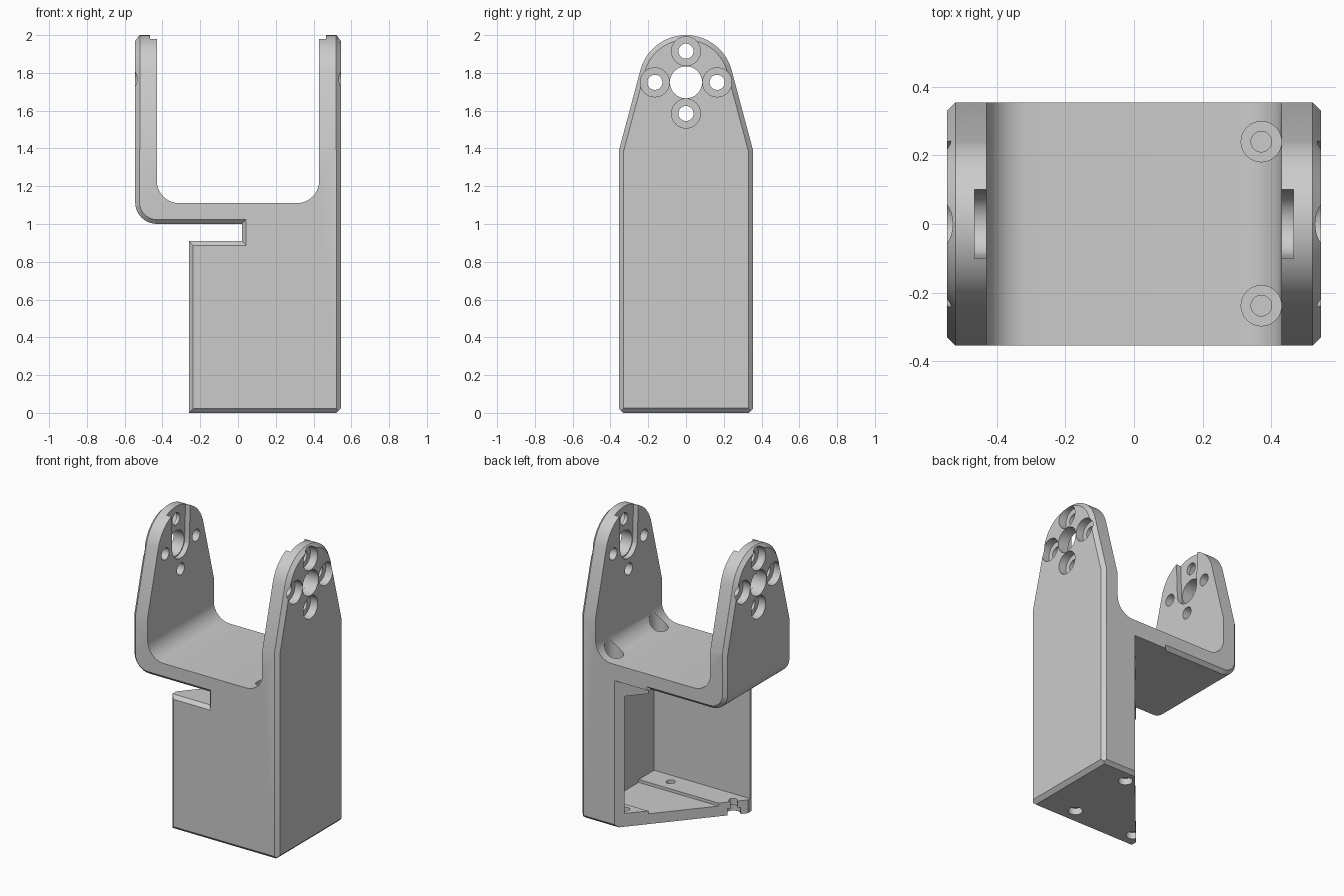
import bpy, bmesh
from math import sin, cos, radians
from mathutils import Vector

if "Cube" in bpy.data.objects:
    bpy.data.objects.remove(bpy.data.objects["Cube"])

AX = {'x': lambda a, b, t: (t, a, b),
      'y': lambda a, b, t: (a, t, b),
      'z': lambda a, b, t: (a, b, t)}


def arc(cx, cy, r, a0, a1, n):
    return [(cx + r * cos(radians(a0 + (a1 - a0) * i / n)),
             cy + r * sin(radians(a0 + (a1 - a0) * i / n))) for i in range(n + 1)]


def prism(name, pts, axis, lo, hi, bevel=0):
    """Extrude a 2D outline along an axis, optionally chamfering both cap rims."""
    bm = bmesh.new()
    f = AX[axis]
    a = [bm.verts.new(f(p[0], p[1], lo)) for p in pts]
    b = [bm.verts.new(f(p[0], p[1], hi)) for p in pts]
    caps = [bm.faces.new(a), bm.faces.new(b)]
    n = len(pts)
    for i in range(n):
        j = (i + 1) % n
        bm.faces.new((a[i], a[j], b[j], b[i]))
    bmesh.ops.recalc_face_normals(bm, faces=bm.faces)
    if bevel:
        edges = list({e for c in caps for e in c.edges})
        bmesh.ops.bevel(bm, geom=edges, offset=bevel, segments=1, affect='EDGES')
    me = bpy.data.meshes.new(name)
    bm.to_mesh(me)
    bm.free()
    ob = bpy.data.objects.new(name, me)
    bpy.context.collection.objects.link(ob)
    return ob


def boolean(ob, other, op='DIFFERENCE'):
    other.hide_render = True
    bpy.context.view_layer.objects.active = ob
    m = ob.modifiers.new('cut', 'BOOLEAN')
    m.operation, m.solver, m.object = op, 'EXACT', other
    bpy.ops.object.modifier_apply(modifier=m.name)
    bpy.data.objects.remove(other)


def cut(pts, axis, lo, hi):
    boolean(bracket, prism('cutter', pts, axis, lo, hi))


def hole(axis, cx, cy, r, lo, hi):
    cut(arc(cx, cy, r, 0, 360 - 360 / 32, 31), axis, lo, hi)


def rect(x0, y0, x1, y1):
    return [(x0, y0), (x1, y0), (x1, y1), (x0, y1)]


# front outline: lower box, slot and rounded outer corner of the fork
front = [(-.26, -.0005), (.6, -.0005), (.6, 2.3), (-.5445, 2.3)]
front += arc(-.43, 1.115, .1145, 180, 270, 10)
front += [(.02, 1.0005), (.02, .91), (-.26, .91)]
bracket = prism('servo_bracket', front, 'y', -.3545, .3545, .023)

# side outline: straight, tapered, round top
side = [(-.355, 0), (.355, 0), (.355, 1.39)] + arc(0, 1.75, .25, 15, 165, 32) + [(-.355, 1.39)]
boolean(bracket, prism('side_shape', side, 'x', -.545, .545, .025), 'INTERSECT')

# opening between the fork arms
cut([(-.43, 2.5)] + arc(-.31, 1.23, .12, 180, 270, 10)
    + arc(.31, 1.23, .12, 270, 360, 10) + [(.43, 2.5)], 'y', -1, 1)

# hollow box with channels in floor and ceiling, cut open on the diagonal
cut(rect(-1, -.315, .46, .305), 'z', .09, .885)
cut(rect(-1, -.15, .461, .19), 'z', .07, .915)
cut([(.46, .555), (-.5, -.574), (-.9, -.574), (-.9, .555)], 'z', -.2, .999)

# arm holes, outer counterbores and inner drop-in slots
for s in (-1, 1):
    def span(a, b):
        return min(s * a, s * b), max(s * a, s * b)
    hole('x', 0, 1.75, .085, *span(.3, .7))
    for y, z in ((0, .165), (0, -.165), (.165, 0), (-.165, 0)):
        hole('x', y, 1.75 + z, .04, *span(.3, .7))
        hole('x', y, 1.75 + z, .077, *span(.49, .7))
    cut([(.11, 2.2)] + arc(0, 1.75, .092, 0, -180, 20) + [(-.11, 2.2)], 'x', *span(.3, .465))

# screw holes in the fork base
for y in (-.238, .24):
    hole('z', .371, y, .03, .8, 1.3)
    hole('z', .371, y, .059, 1.05, 1.35)

# screw holes in the floor
for x, y in ((.28, -.235), (.28, .25), (-.19, -.235)):
    hole('z', x, y, .028, -.1, .2)
    hole('z', x, y, .045, -.1, .045)

bpy.ops.object.select_all(action='DESELECT')
bracket.select_set(True)
bpy.context.view_layer.objects.active = bracket
bpy.ops.object.shade_smooth_by_angle(angle=radians(25))
